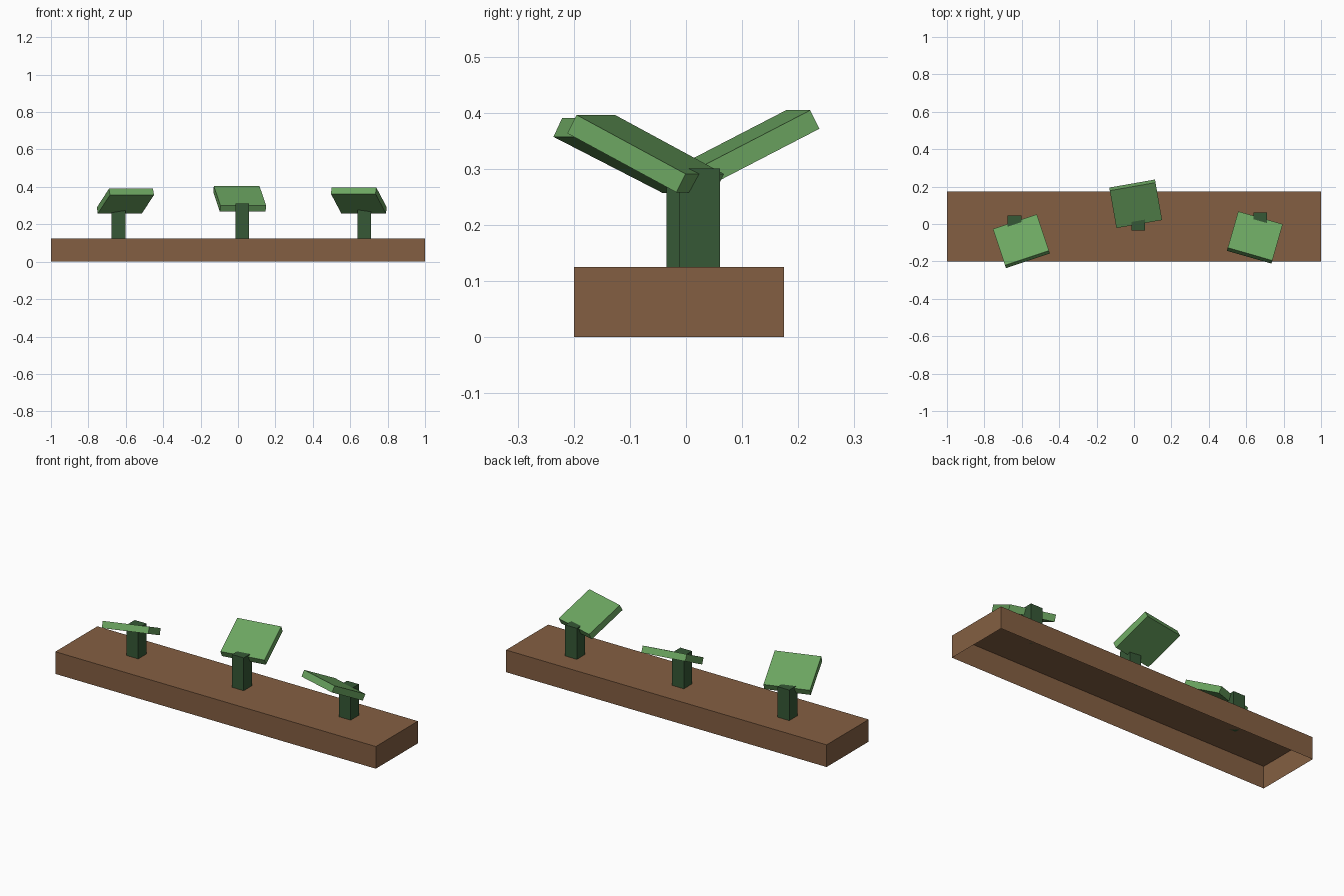
import bpy
import bmesh
from math import radians
from mathutils import Euler

cube = bpy.data.objects.get("Cube")
if cube:
    bpy.data.objects.remove(cube, do_unlink=True)


def srgb(*rgb):
    return [((c / 255 + 0.055) / 1.055) ** 2.4 for c in rgb] + [1.0]


def material(name, color):
    mat = bpy.data.materials.new(name)
    mat.use_nodes = True
    mat.diffuse_color = color
    mat.node_tree.nodes["Principled BSDF"].inputs["Base Color"].default_value = color
    return mat


brown = material("earth brown", srgb(132, 95, 66))
dark_green = material("stem green", srgb(54, 88, 54))
green = material("leaf green", srgb(108, 166, 97))


def box(name, center, size, mat, tilt=0, yaw=0, drop_bottom=False):
    """Box of a given size, tilted about its own x axis and then turned about z."""
    bm = bmesh.new()
    bmesh.ops.create_cube(bm, size=1)
    bmesh.ops.scale(bm, vec=size, verts=bm.verts)
    if drop_bottom:
        down = [f for f in bm.faces if f.normal.z < -0.5]
        bmesh.ops.delete(bm, geom=down, context='FACES_ONLY')
    mesh = bpy.data.meshes.new(name)
    bm.to_mesh(mesh)
    bm.free()
    mesh.materials.append(mat)
    obj = bpy.data.objects.new(name, mesh)
    obj.location = center
    obj.rotation_euler = Euler((radians(tilt), 0, radians(yaw)))
    bpy.context.collection.objects.link(obj)
    return obj


# Planter base, open underneath
BASE_TOP = 0.125
box("base", (0, -0.0125, BASE_TOP / 2), (2, 0.375, BASE_TOP), brown, drop_bottom=True)

# Three sprouts: stem x, y, top, then leaf centre, tilt and yaw
sprouts = {
    "right": (-0.639, 0.008, 0.297, (-0.602, -0.092, 0.3235), -26, 18.5),
    "middle": (0.023, 0.002, 0.31, (0.009, 0.108, 0.336), 27, 10),
    "left": (0.675, 0.024, 0.30, (0.646, -0.072, 0.327), -27.5, -16),
}
for side, (x, y, top, leaf, tilt, yaw) in sprouts.items():
    height = top - BASE_TOP
    box(side + "_stem", (x, y, BASE_TOP + height / 2), (0.073, 0.073, height), dark_green)
    box(side + "_leaf", leaf, (0.248, 0.228, 0.037), green, tilt, yaw)
